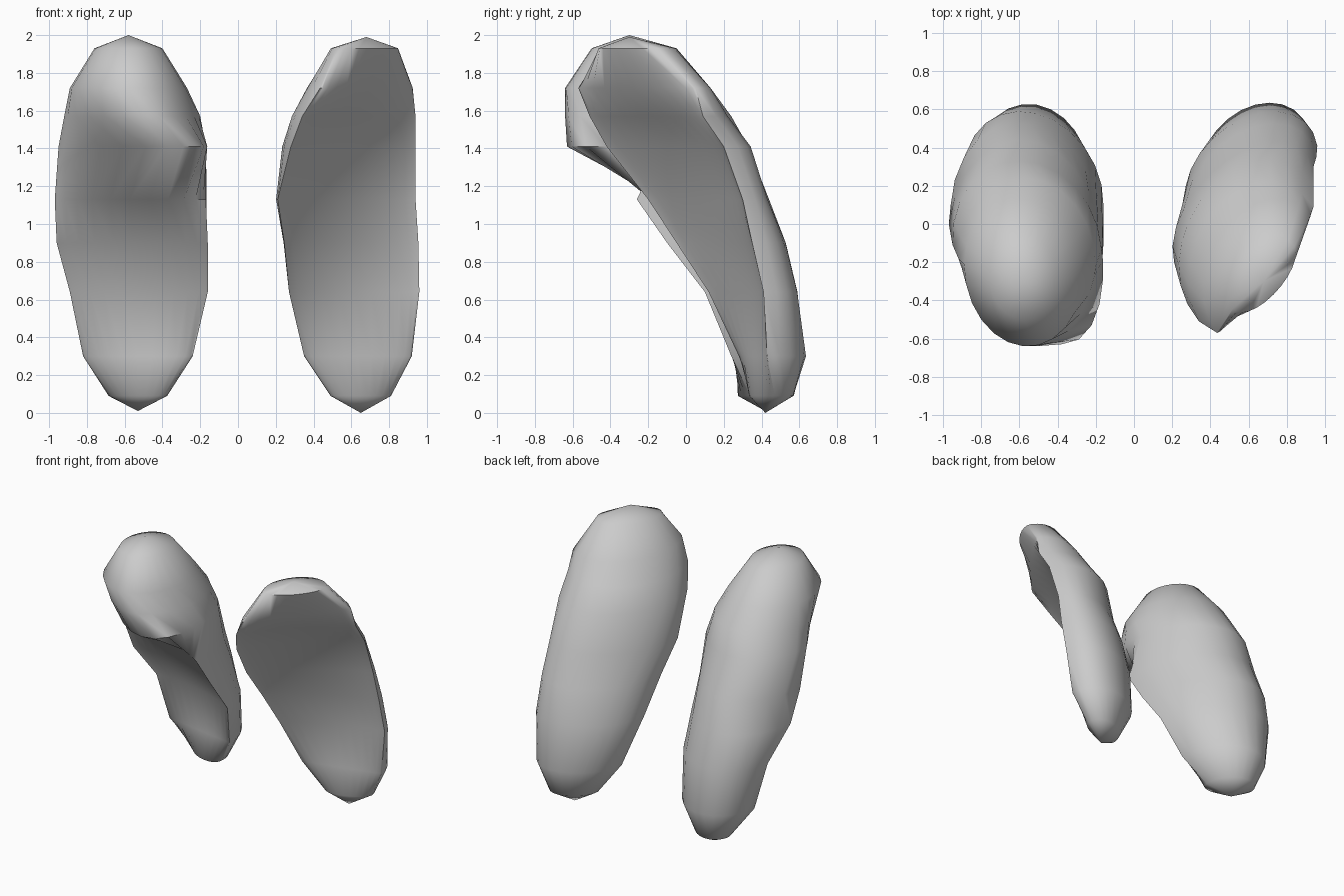
import bpy, math

grey = bpy.data.materials.new("light_grey")
grey.diffuse_color = (0.6, 0.6, 0.6, 1)
SEG = 24

# Each section: height, centre x y, half rim vector x y,
# back bulge vector x y, front bulge (or hollow) vector x y
LEFT = [
    (1.93, -.58, -.28, .18, -.01, 0, .23, 0, -.22),
    (1.72, -.58, -.24, .31, -.03, .01, .37, 0, -.40),
    (1.57, -.56, -.20, .36, -.02, 0, .44, .05, -.44),
    (1.41, -.56, -.12, .39, -.01, -.03, .45, .18, -.51),
    (1.13, -.57, -.13, .40, -.13, .07, .555, 0, .06),
    (.90, -.56, 0, .40, -.10, .03, .52, 0, .07),
    (.64, -.525, .19, .365, -.09, .01, .39, 0, .06),
    (.30, -.53, .29, .29, -.05, .02, .335, 0, 0),
    (.09, -.53, .40, .155, -.06, .02, .16, 0, -.11),
]
RIGHT = [
    (1.93, .68, -.28, .16, .16, -.10, .16, .05, -.09),
    (1.72, .68, -.26, .245, .31, -.20, .24, .02, -.02),
    (1.57, .64, -.21, .30, .30, -.19, .31, -.03, .04),
    (1.41, .61, -.11, .33, .31, -.18, .33, -.03, .06),
    (1.13, .575, .05, .365, .25, -.08, .29, -.02, .06),
    (.90, .60, .15, .355, .20, -.06, .32, -.01, .07),
    (.64, .615, .265, .345, .145, -.04, .29, 0, .06),
    (.30, .635, .355, .285, .075, 0, .27, 0, 0),
    (.09, .65, .42, .16, .05, 0, .14, 0, -.07),
]


def make_shell(name, sections, top, bottom):
    """Loft the sections into one closed cupped shell."""
    verts, faces = [top], []
    for z, cx, cy, ax, ay, bx, by, fx, fy in sections:
        power = 1 if z > 1.6 or z < .2 else 1.6
        for i in range(SEG):
            t = 2 * math.pi * i / SEG
            c, s = math.cos(t), math.sin(t)
            if s < 0:
                s = abs(s) ** power
                dx, dy = fx * s, fy * s
            else:
                dx, dy = bx * s, by * s
            verts.append((cx + ax * c + dx, cy + ay * c + dy, z))
    verts.append(bottom)
    last, n = len(verts) - 1, len(sections)
    for i in range(SEG):
        j = (i + 1) % SEG
        faces.append((0, 1 + i, 1 + j))
        for k in range(n - 1):
            a, b = 1 + k * SEG, 1 + (k + 1) * SEG
            faces.append((a + i, b + i, b + j, a + j))
        a = 1 + (n - 1) * SEG
        faces.append((a + j, a + i, last))
    mesh = bpy.data.meshes.new(name)
    mesh.from_pydata(verts, [], faces)
    mesh.materials.append(grey)
    ob = bpy.data.objects.new(name, mesh)
    bpy.context.collection.objects.link(ob)
    bpy.ops.object.select_all(action='DESELECT')
    ob.select_set(True)
    bpy.context.view_layer.objects.active = ob
    bpy.ops.object.shade_smooth_by_angle(angle=math.radians(70))
    return ob


# The pair of cupped shells
make_shell("left_shell", LEFT, (-.58, -.30, 2.0), (-.53, .42, 0.01))
make_shell("right_shell", RIGHT, (.68, -.30, 1.99), (.65, .42, 0.0))
